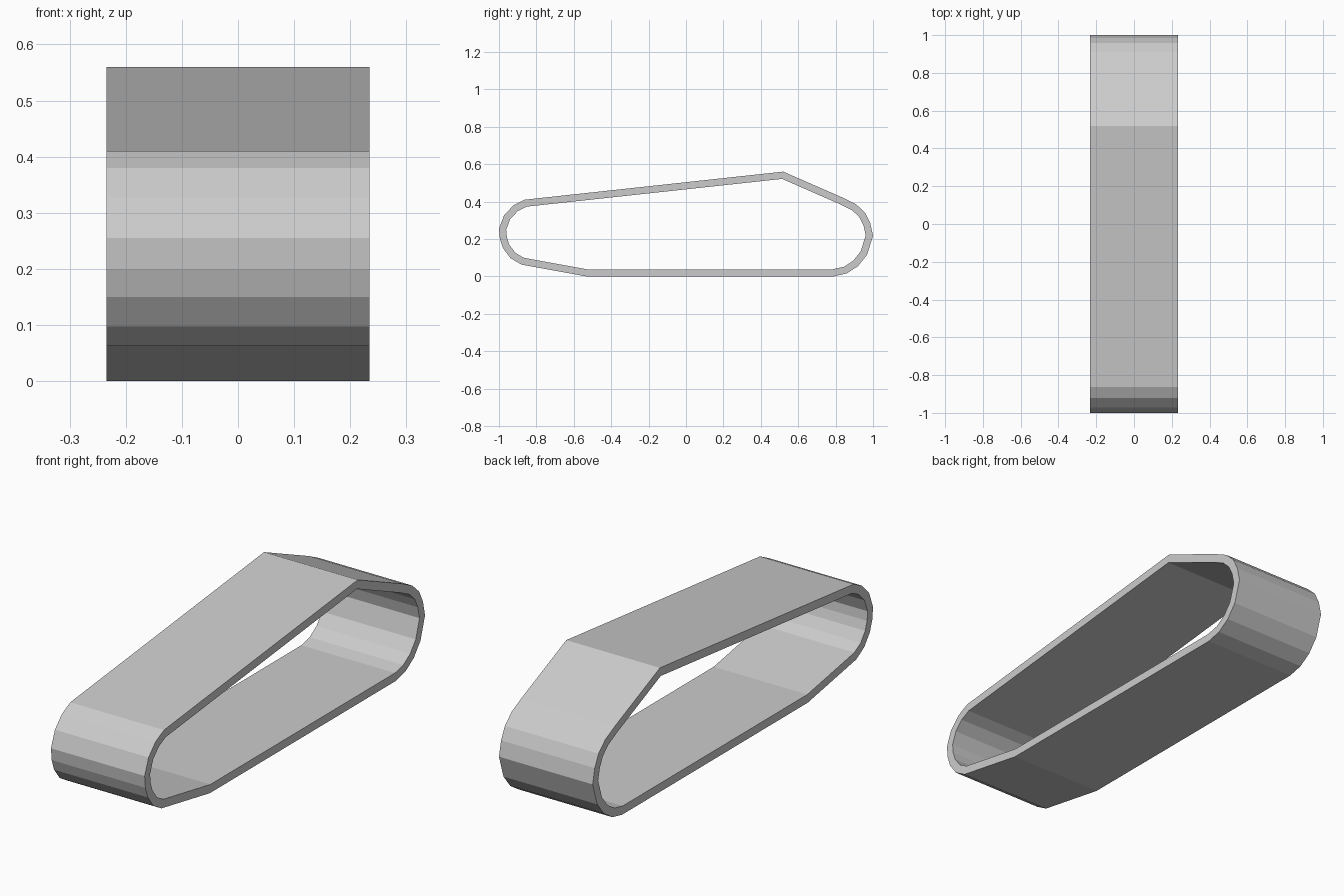
import bpy, bmesh
from mathutils import Vector

if "Cube" in bpy.data.objects:
    bpy.data.objects.remove(bpy.data.objects["Cube"])

HALF_WIDTH = 0.234
THICKNESS = 0.038

# Outer side profile (y, z), counter-clockwise seen from the right
outer = [Vector(p) for p in [
    (-0.535, 0), (0.79, 0), (0.86, 0.016), (0.92, 0.055), (0.968, 0.115),
    (1.0, 0.217), (0.985, 0.285), (0.958, 0.34), (0.91, 0.385), (0.84, 0.42),
    (0.52, 0.56), (-0.862, 0.41), (-0.922, 0.38), (-0.972, 0.328),
    (-1.0, 0.255), (-0.995, 0.2), (-0.978, 0.15), (-0.938, 0.097), (-0.88, 0.063)]]


def inset(points, dist):
    """Offset a closed profile inwards with mitred corners."""
    result = []
    for i, p in enumerate(points):
        d1 = (p - points[i - 1]).normalized()
        d2 = (points[(i + 1) % len(points)] - p).normalized()
        n1, n2 = Vector((-d1.y, d1.x)), Vector((-d2.y, d2.x))
        result.append(p + (n1 + n2) * dist / (1 + n1.dot(n2)))
    return result


# Hollow belt: outer and inner loops joined by flat rims
bm = bmesh.new()
loops = [[bm.verts.new((x, p.x, p.y)) for p in pts]
         for pts, x in ((outer, -HALF_WIDTH), (outer, HALF_WIDTH),
                        (inset(outer, THICKNESS), HALF_WIDTH),
                        (inset(outer, THICKNESS), -HALF_WIDTH))]
n = len(outer)
for k in range(4):
    a, b = loops[k], loops[(k + 1) % 4]
    for i in range(n):
        j = (i + 1) % n
        bm.faces.new((a[i], a[j], b[j], b[i]))
bmesh.ops.recalc_face_normals(bm, faces=bm.faces)
mesh = bpy.data.meshes.new("track_belt")
bm.to_mesh(mesh)
bm.free()
bpy.context.collection.objects.link(bpy.data.objects.new("track_belt", mesh))
